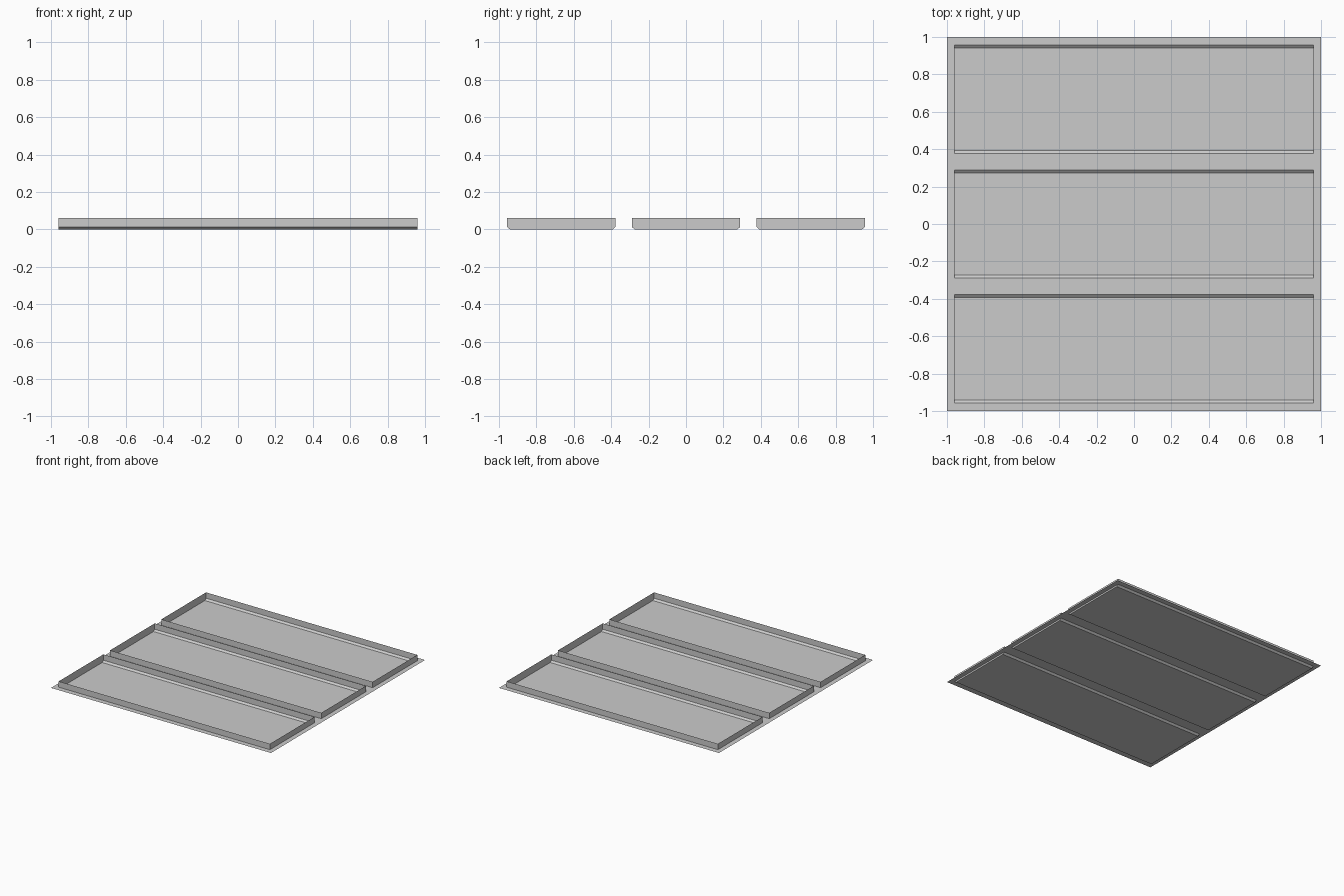
import bpy
import bmesh

default_cube = bpy.data.objects.get("Cube")
if default_cube:
    bpy.data.objects.remove(default_cube, do_unlink=True)

# One plain grey for every part
grey = bpy.data.materials.new("plain_grey")
grey.use_nodes = True
colour = (0.6, 0.6, 0.6, 1)
grey.diffuse_color = colour
grey.node_tree.nodes["Principled BSDF"].inputs["Base Color"].default_value = colour

HALF_X, HALF_Y = 0.96, 0.29      # tray half sizes
HEIGHT = 0.061
BEVEL_Y, BEVEL_Z = 0.016, 0.013  # sloped long bottom edges
CENTRES = {"front": -2 / 3, "middle": 0, "back": 2 / 3}


def finish(name, bm, y=0):
    mesh = bpy.data.meshes.new(name)
    bm.to_mesh(mesh)
    bm.free()
    mesh.materials.append(grey)
    obj = bpy.data.objects.new(name, mesh)
    obj.location.y = y
    bpy.context.collection.objects.link(obj)


def make_tray(name, y):
    # Thin open tray: half profile mirrored, swept along x, ends capped
    half = [(HALF_Y, HEIGHT), (HALF_Y, BEVEL_Z), (HALF_Y - BEVEL_Y, 0)]
    profile = [(-py, pz) for py, pz in half] + half[::-1]
    bm = bmesh.new()
    left, right = [[bm.verts.new((x, py, pz)) for py, pz in profile]
                   for x in (-HALF_X, HALF_X)]
    for i in range(len(profile) - 1):
        bm.faces.new((left[i], right[i], right[i + 1], left[i + 1]))
    bm.faces.new(left)
    bm.faces.new(right[::-1])
    finish(name, bm, y)


def make_sheet():
    # Flat sheet with an opening for each tray
    xs = [-1, -HALF_X, HALF_X, 1]
    ys = [-1] + [c + s * HALF_Y for c in CENTRES.values() for s in (-1, 1)] + [1]
    bm = bmesh.new()
    grid = [[bm.verts.new((x, y, BEVEL_Z)) for x in xs] for y in ys]
    for r in range(len(ys) - 1):
        for c in range(len(xs) - 1):
            if c == 1 and r % 2:
                continue
            bm.faces.new((grid[r][c], grid[r][c + 1],
                          grid[r + 1][c + 1], grid[r + 1][c]))
    finish("base_sheet", bm)


make_sheet()
for place, centre in CENTRES.items():
    make_tray(place + "_tray", centre)
